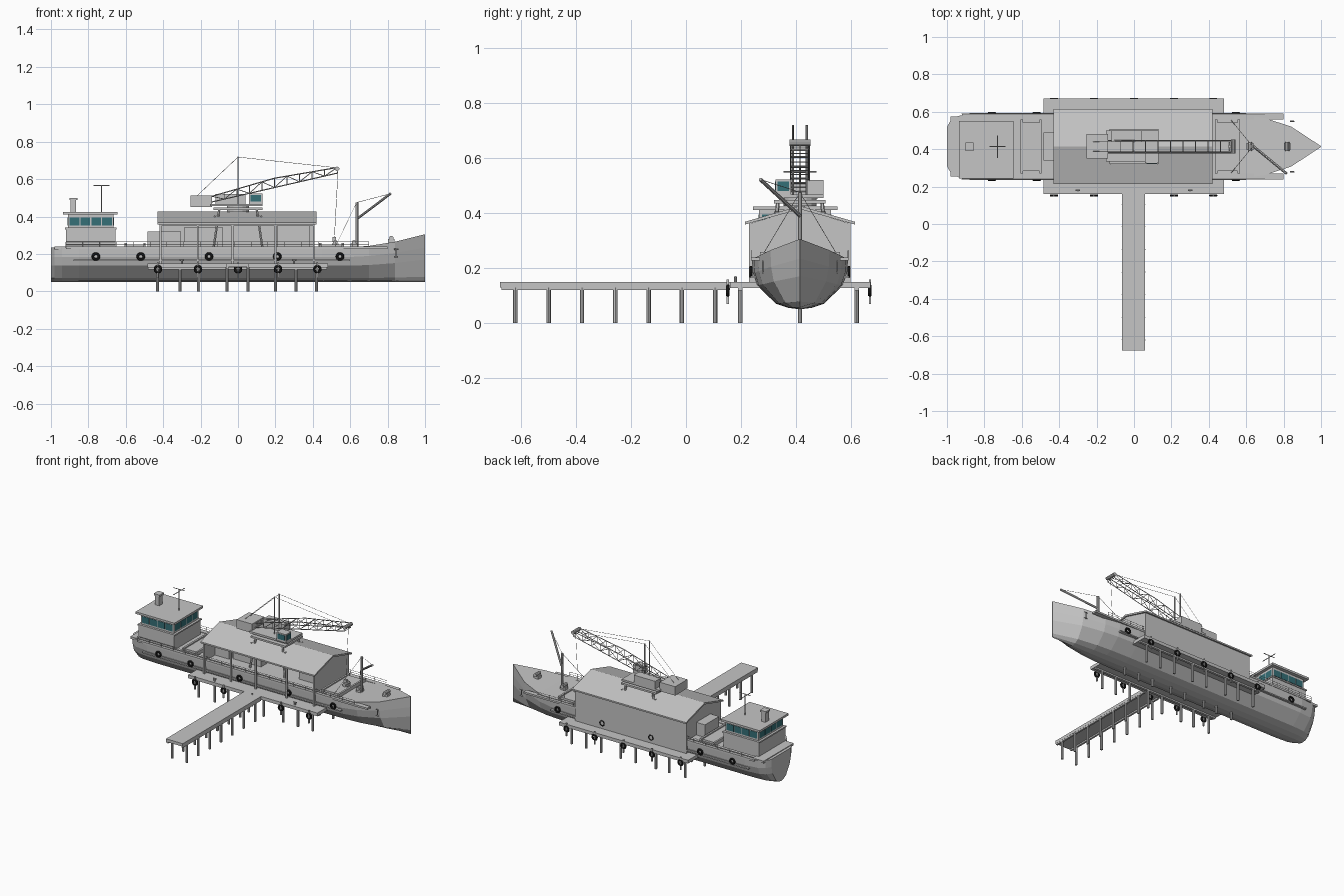
import bpy, bmesh
from math import cos, sin, tau
from mathutils import Vector, Matrix

if "Cube" in bpy.data.objects:
    bpy.data.objects.remove(bpy.data.objects["Cube"], do_unlink=True)

MID = 0.414  # centreline of the ship


def material(name, r, g, b):
    m = bpy.data.materials.new(name)
    m.use_nodes = True
    m.diffuse_color = (r, g, b, 1)
    m.node_tree.nodes["Principled BSDF"].inputs["Base Color"].default_value = (r, g, b, 1)
    return m


grey = material("pale grey", .56, .56, .56)
rubber = material("black rubber", .012, .012, .012)
glass = material("teal glass", .035, .16, .185)


class Part:
    """Collects simple solids into one object."""

    def __init__(self, name, mat=grey):
        self.name, self.mat, self.bm = name, mat, bmesh.new()

    def box(self, x, y, z):
        size = [b - a for a, b in (x, y, z)]
        centre = Vector([(a + b) / 2 for a, b in (x, y, z)])
        bmesh.ops.create_cube(self.bm, size=1, matrix=Matrix.LocRotScale(centre, None, Vector(size)))
        return self

    def rod(self, a, b, r, sides=6):
        a, b = Vector(a), Vector(b)
        turn = (b - a).to_track_quat('Z', 'Y')
        bmesh.ops.create_cone(self.bm, cap_ends=True, segments=sides, radius1=r, radius2=r,
                              depth=(b - a).length, matrix=Matrix.LocRotScale((a + b) / 2, turn, None))
        return self

    def loft(self, rings):
        rows = [[self.bm.verts.new(p) for p in ring] for ring in rings]
        n = len(rows[0])
        for one, two in zip(rows, rows[1:]):
            for i in range(n):
                j = (i + 1) % n
                self.bm.faces.new((one[i], one[j], two[j], two[i]))
        self.bm.faces.new(rows[0])
        self.bm.faces.new(rows[-1])
        return self

    def tyre(self, x, y, z, r=.016, thick=.007, major=14, minor=6):
        rows = []
        for i in range(major):
            a = tau * i / major
            row = []
            for j in range(minor):
                b = tau * j / minor
                d = r + thick * cos(b)
                row.append(self.bm.verts.new((x + d * cos(a), y + thick * sin(b), z + d * sin(a))))
            rows.append(row)
        for i in range(major):
            for j in range(minor):
                one, two, k = rows[i], rows[(i + 1) % major], (j + 1) % minor
                self.bm.faces.new((one[j], one[k], two[k], two[j]))
        return self

    def done(self):
        bmesh.ops.recalc_face_normals(self.bm, faces=self.bm.faces)
        mesh = bpy.data.meshes.new(self.name)
        self.bm.to_mesh(mesh)
        self.bm.free()
        mesh.materials.append(self.mat)
        obj = bpy.data.objects.new(self.name, mesh)
        bpy.context.scene.collection.objects.link(obj)
        return obj


def across(half):
    return (MID - half, MID + half)


# Hull: stations of position, half breadth and deck height
stations = [(-1, .105, .235), (-.98, .14, .235), (-.94, .164, .235), (-.85, .175, .235),
            (.45, .175, .235), (.6, .168, .236), (.7, .152, .243), (.84, .107, .265), (1, .002, .305)]
section = [(1, 1), (.98, .72), (.89, .47), (.5, .11), (.25, .03), (0, 0)]
rings = []
for x, half, deck in stations:
    side = [(half * f, .05 + (deck - .05) * h) for f, h in section]
    rings.append([(x, MID + d, z) for d, z in side] + [(x, MID - d, z) for d, z in side[-2::-1]])
Part("hull").loft(rings).done()

side_decks = Part("side_decks")
rub_rails = Part("rub_rails")
guard_rails = Part("guard_rails")
hull_tyres = Part("hull_tyres", rubber)
anchors = Part("anchors")
for s in (-1, 1):
    y = MID + s * .175
    side_decks.box((-.92, .8), sorted((y + s * .002, y - s * .03)), (.227, .239))
    rub_rails.box((-.88, .6), sorted((y + s * .004, y - s * .02)), (.163, .171))
    for z in (.25, .264):
        guard_rails.rod((-.92, y, z), (.7, y, z), .0013, 4)
    for i in range(19):
        x = -.92 + i * .09
        guard_rails.rod((x, y, .235), (x, y, .264), .0015, 4)
    for x in (-.76, -.52, -.155, .21, .545):
        hull_tyres.tyre(x, MID + s * .178, .186)
    anchor_y = MID + s * .135
    anchors.rod((.845, anchor_y, .18), (.845, anchor_y, .225), .003)
    anchors.rod((.833, anchor_y, .225), (.857, anchor_y, .225), .003)
    anchors.rod((.835, anchor_y, .185), (.855, anchor_y, .185), .004)
for part in (side_decks, rub_rails, guard_rails, hull_tyres, anchors):
    part.done()
Part("stern_deck").box((-.982, -.9), across(.16), (.225, .24)).done()

# Pier: platform, walkway, piles and fenders
Part("pier_platform").box((-.485, .48), (.16, .67), (.128, .15)).done()
Part("walkway").box((-.065, .06), (-.675, .165), (.13, .15)).done()
beams = Part("pier_beams")
piles = Part("piles")
for x in (-.058, .053):
    beams.box((x - .006, x + .006), (-.67, .16), (.12, .131))
    for i in range(7):
        y = -.62 + i * .121
        piles.rod((x, y, 0), (x, y, .13), .008, 8)
for y in (.197, MID, .62):
    beams.box((-.48, .475), (y - .008, y + .008), (.118, .129))
    for x in (-.43, -.31, -.21, -.058, .053, .2, .31, .42):
        piles.rod((x, y, 0), (x, y, .13), .008, 8)
beams.done()
piles.done()
pier_tyres = Part("pier_tyres", rubber)
fenders = Part("fender_posts")
for y in (.152, .668):
    for x in (-.428, -.214, 0, .214, .424):
        pier_tyres.tyre(x, y, .118)
        fenders.box((x - .004, x + .004), (y - .004, y + .004), (.07, .158))
pier_tyres.done()
fenders.done()
bollards = Part("bollards")
for x in (-.3, .3):
    bollards.rod((x, .18, .15), (x, .18, .168), .006, 8)
    bollards.rod((x - .012, .18, .168), (x + .012, .18, .168), .004)
bollards.done()

# Shed: open front, closed back and gable ends, pitched roof
def gable(half, low, eave, ridge, x):
    return [(x, MID - half, low), (x, MID + half, low), (x, MID + half, eave),
            (x, MID, ridge), (x, MID - half, eave)]


walls = Part("shed_walls").box((-.42, .41), (.588, .597), (.15, .365))
for x in (-.42, .4):
    walls.loft([gable(.182, .15, .362, .415, x), gable(.182, .15, .362, .415, x + .01)])
walls.done()
roof_ring = [(-.2, .358), (-.2, .368), (0, .426), (.2, .368), (.2, .358), (0, .414)]
Part("shed_roof").loft([[(x, MID + d, z) for d, z in roof_ring] for x in (-.43, .42)]).done()
columns = Part("shed_columns")
for x in (-.415, -.215, -.03, .2, .405):
    columns.box((x - .005, x + .005), (.228, .238), (.15, .365))
columns.box((-.42, .41), (.228, .236), (.35, .365)).done()

# Deck cargo and hatches
cargo = Part("cargo_boxes")
cargo.box((-.485, -.305), (.34, .49), (.23, .32)).box((-.29, -.08), (.36, .5), (.23, .34))
cargo.box((.21, .385), (.35, .5), (.23, .35)).done()
coaming = Part("hatch_coamings")
for a, b in ((-.6, -.5), (.44, .56)):
    coaming.box((a, b), across(.13), (.23, .25))
    for x in (a, b):
        coaming.box((x - .006, x + .006), across(.145), (.23, .258))
coaming.done()

# Deckhouse and bridge
Part("deckhouse").box((-.92, -.655), (.255, .537), (.23, .338)).done()
Part("bridge").box((-.91, -.665), (.265, .527), (.335, .412)).done()
Part("bridge_sill").box((-.925, -.65), (.25, .542), (.331, .34)).done()
Part("bridge_roof").box((-.935, -.645), (.243, .55), (.41, .424)).done()
windows = Part("bridge_windows", glass)
for i in range(4):
    x, y = -.9 + i * .058, .276 + i * .062
    for face in (.265, .527):
        windows.box((x, x + .052), (face - .002, face + .002), (.352, .395))
    for face in (-.91, -.665):
        windows.box((face - .002, face + .002), (y, y + .055), (.352, .395))
windows.done()
Part("funnel").box((-.895, -.865), (.395, .432), (.42, .49)).box((-.902, -.858), (.39, .437), (.488, .5)).done()
radar = Part("radar_mast").rod((-.73, MID, .42), (-.73, MID, .565), .003)
radar.rod((-.772, MID, .565), (-.688, MID, .565), .0025)
radar.rod((-.73, MID - .06, .55), (-.73, MID + .06, .55), .0025).done()

# Crane base: splayed legs through the roof, platform and turntable
legs = Part("crane_legs")
for sx in (-1, 1):
    for sy in (-1, 1):
        legs.rod((sx * .13, MID + sy * .1, .235), (sx * .1, MID + sy * .08, .44), .007)
    legs.rod((sx * .125, MID - .095, .4), (sx * .125, MID + .095, .4), .005)
legs.done()
Part("crane_platform").box((-.13, .13), (.32, .507), (.435, .447)).done()
Part("turntable").rod((0, MID, .425), (0, MID, .462), .06, 16).done()
Part("crane_deck").box((-.15, .13), (.335, .5), (.455, .468)).done()
Part("counterweight").box((-.255, -.14), (.35, .48), (.452, .512)).done()
Part("machinery_house").box((-.12, .04), (.44, .5), (.465, .52)).done()
Part("crane_cab").box((.06, .13), (.325, .382), (.465, .522)).done()
cab_glass = Part("cab_windows", glass).box((.068, .122), (.323, .327), (.48, .514))
cab_glass.box((.128, .132), (.332, .375), (.48, .514)).done()

# Lattice jib, twin mast posts and cables
jib = Part("crane_jib")
root, tip, bays = Vector((-.14, 0, .478)), Vector((.53, 0, .632)), 10


def jib_point(i, s, top):
    p = root.lerp(tip, i / bays)
    rise = .05 - .02 * abs(2 * i / bays - 1)
    return (p.x, MID + s * .033, p.z + (rise if top else 0))


for i in range(bays + 1):
    for top in (False, True):
        jib.rod(jib_point(i, -1, top), jib_point(i, 1, top), .002, 4)
    for s in (-1, 1):
        jib.rod(jib_point(i, s, False), jib_point(i, s, True), .002, 4)
        if i < bays:
            for top in (False, True):
                jib.rod(jib_point(i, s, top), jib_point(i + 1, s, top), .003, 4)
            jib.rod(jib_point(i, s, i % 2 == 0), jib_point(i + 1, s, i % 2 == 1), .002, 4)
jib.rod((.53, MID - .038, .655), (.53, MID + .038, .655), .012, 10).done()
mast = Part("crane_mast")
cables = Part("cables")
for s in (-1, 1):
    y = MID + s * .025
    mast.rod((0, y, .465), (0, y, .72), .004)
    cables.rod((0, y, .718), (.535, y, .66), .0012, 4)
    cables.rod((0, y, .718), (-.22, y, .51), .0012, 4)
mast.done()
cables.rod((.535, MID, .65), (.515, MID, .28), .0012, 4)
Part("hook_block").box((.505, .525), (MID - .008, MID + .008), (.265, .29)).done()

# Foremast with derrick boom and deck gear
head, boom_end = (.635, MID, .475), (.815, .27, .522)
Part("foremast").rod((.635, MID, .235), head, .008, 8).done()
Part("derrick_boom").rod((.64, MID, .39), boom_end, .007, 8).done()
cables.rod(head, boom_end, .0012, 4)
for s in (-1, 1):
    cables.rod(head, (.52, MID + s * .14, .24), .0012, 4)
cables.done()
winches = Part("winches")
for x, z in ((.52, .262), (.62, .262), (.82, .285)):
    winches.rod((x, MID - .025, z), (x, MID + .025, z), .012, 10)
    winches.box((x - .018, x + .018), across(.018), (z - .03, z - .005))
winches.done()
